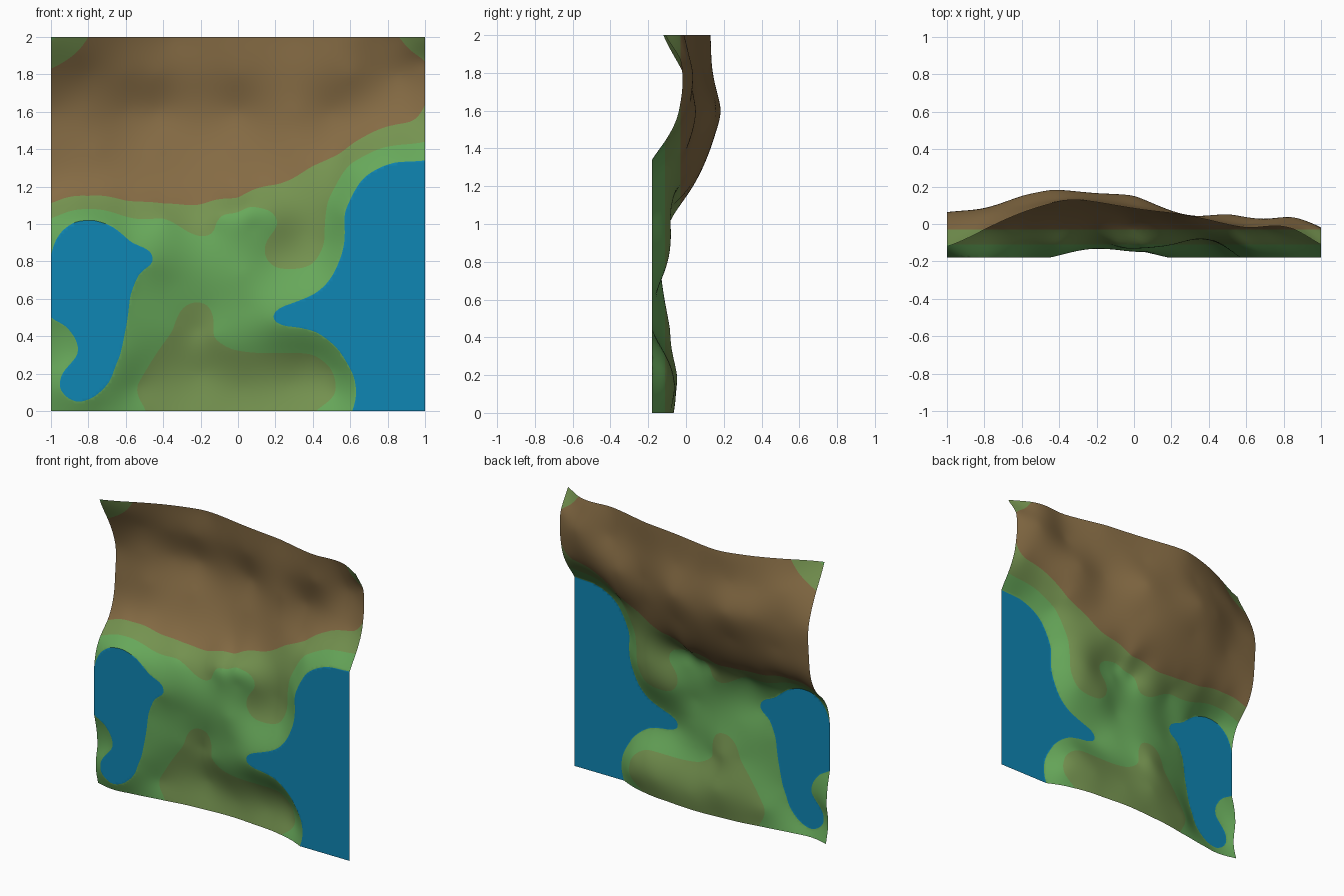
import bpy, bmesh, math

old = bpy.data.objects.get("Cube")
if old:
    bpy.data.objects.remove(old)

WATER, MEADOW, ROCK = -0.18, -0.11, -0.03   # relief levels where the colour changes

# Contour lines as (x, z) points
left_lake = [(-1, .83), (-.95, .95), (-.87, 1.01), (-.78, 1.02), (-.68, .99), (-.58, .91),
             (-.48, .86), (-.46, .79), (-.53, .73), (-.575, .62), (-.59, .5), (-.63, .3),
             (-.68, .17), (-.78, .07), (-.86, .05), (-.95, .12), (-.94, .2), (-.86, .3),
             (-.86, .36), (-.93, .46), (-1, .5)]
right_lake = [(1, 1.34), (.85, 1.33), (.72, 1.28), (.62, 1.17), (.57, 1.05), (.54, .8),
              (.48, .69), (.35, .6), (.2, .53), (.19, .49), (.25, .455), (.35, .44),
              (.48, .38), (.58, .26), (.63, .12), (.61, 0)]
low_hill = [(-.5, .02), (-.54, .13), (-.46, .27), (-.35, .43), (-.22, .58), (-.16, .56),
            (-.13, .4), (-.03, .33), (.2, .31), (.4, .3), (.5, .22), (.52, .1), (.44, .02)]
foothills = [(-1, 1.03), (-.8, 1.08), (-.6, 1.04), (-.4, 1.03), (-.27, .96), (-.2, .935),
             (-.13, .96), (-.08, 1.05), (.05, 1.09), (.17, 1.07), (.21, 1), (.15, .82),
             (.2, .77), (.3, .76), (.4, .79), (.46, .9), (.47, 1.05), (.52, 1.2),
             (.6, 1.32), (.75, 1.4), (1, 1.44)]
rock_line = [(-1, 1.11), (-.8, 1.15), (-.6, 1.125), (-.4, 1.11), (-.2, 1.105), (0, 1.14),
             (.2, 1.21), (.4, 1.31), (.55, 1.38), (.7, 1.48), (.93, 1.55), (1, 1.64),
             (-.8, 2), (-.86, 1.92), (-1, 1.83), (.86, 2), (.92, 1.93), (1, 1.87)]

# Relief profiles across the mountain: z -> (x, relief)
mountain = {
    1.4: [(-1, .055), (-.75, .07), (-.43, .12), (0, .095), (.3, .015)],
    1.6: [(-1, .06), (-.8, .085), (-.6, .15), (-.43, .183), (-.2, .165), (0, .15),
          (.15, .09), (.3, .045), (.5, .052), (.7, .02), (.85, .0)],
    1.8: [(-.8, .05), (-.6, .1), (-.43, .13), (-.2, .135), (0, .1), (.2, .062),
          (.4, .025), (.6, .0), (.85, .035), (1, -.02)],
    2.0: [(-1, -.12), (-.6, .06), (-.35, .128), (-.1, .1), (.1, .07), (.3, .045),
          (.5, -.002), (.62, -.02), (.76, -.01), (1, -.11)]}
# Single spot levels (x, z, relief) for the lowland and the lake beds
lowland = [(-.2, .2, -.048), (.02, .12, -.055), (.28, .14, -.06), (-.2, 0, -.075),
           (.2, 0, -.08), (-.21, .44, -.085), (-.2, .8, -.132), (.03, .74, -.148),
           (.05, .55, -.148), (-.35, .68, -.137), (.08, .98, -.123), (.35, .95, -.08),
           (-1, 0, -.135), (-.75, 0, -.15), (-1, .25, -.145), (-.78, .65, -.25),
           (.8, .6, -.33), (1, 0, -.3), (1, .9, -.3)]

samples = []
for line, level in ((left_lake, WATER), (right_lake, WATER), (low_hill, MEADOW),
                    (foothills, MEADOW), (rock_line, ROCK)):
    samples += [(x, z, level) for x, z in line]
samples += [(x, z, h) for z, row in mountain.items() for x, h in row]
samples += lowland


def kernel(x, z, px, pz):
    d = (x - px) ** 2 + (z - pz) ** 2
    return d * math.log(d) if d > 1e-12 else 0.0


def solve(rows):
    """Gaussian elimination on an augmented matrix."""
    n = len(rows)
    for i in range(n):
        p = max(range(i, n), key=lambda r: abs(rows[r][i]))
        rows[i], rows[p] = rows[p], rows[i]
        for r in range(i + 1, n):
            f = rows[r][i] / rows[i][i]
            if f:
                rows[r] = [a - f * b for a, b in zip(rows[r], rows[i])]
    out = [0.0] * n
    for i in reversed(range(n)):
        out[i] = (rows[i][n] - sum(rows[i][j] * out[j] for j in range(i + 1, n))) / rows[i][i]
    return out


# Smooth thin-plate surface through all the levels
SOFT = 0.0008
matrix = []
for i, (x, z, h) in enumerate(samples):
    row = [kernel(x, z, px, pz) for px, pz, _ in samples]
    row[i] += SOFT
    matrix.append(row + [1, x, z, h])
for k in range(3):
    matrix.append([(1, x, z)[k] for x, z, _ in samples] + [0, 0, 0, 0])
weights = solve(matrix)


def relief(x, z):
    a, b, c = weights[-3:]
    return a + b * x + c * z + sum(w * kernel(x, z, px, pz)
                                   for w, (px, pz, _) in zip(weights, samples))


def material(name, srgb):
    col = [((v / 255 + .055) / 1.055) ** 2.4 if v > 10 else v / 255 / 12.92 for v in srgb] + [1]
    m = bpy.data.materials.new(name)
    m.use_nodes = True
    m.diffuse_color = col
    bsdf = m.node_tree.nodes["Principled BSDF"]
    bsdf.inputs["Base Color"].default_value = col
    bsdf.inputs["Roughness"].default_value = 0.9
    return m


# Upright sheet displaced along y
N = 110
bm = bmesh.new()
grid = []
for j in range(N + 1):
    z = 2 * j / N
    grid.append([bm.verts.new((x, relief(x, z), z))
                 for x in (-1 + 2 * i / N for i in range(N + 1))])
for j in range(N):
    for i in range(N):
        bm.faces.new((grid[j][i], grid[j][i + 1], grid[j + 1][i + 1], grid[j + 1][i]))

# Cut the sheet along each colour level, colour by level, then flatten the lakes
for level in (WATER, MEADOW, ROCK):
    bmesh.ops.bisect_plane(bm, geom=bm.verts[:] + bm.edges[:] + bm.faces[:], dist=1e-5,
                           plane_co=(0, level, 0), plane_no=(0, 1, 0))
for f in bm.faces:
    y = f.calc_center_median().y
    f.material_index = sum(y > level for level in (WATER, MEADOW, ROCK))
for v in bm.verts:
    v.co.y = max(v.co.y, WATER)

mesh = bpy.data.meshes.new("terrain")
bm.to_mesh(mesh)
bm.free()
for name, colour in (("lake blue", (15, 134, 180)), ("meadow green", (103, 168, 90)),
                     ("olive hillside", (117, 147, 80)), ("mountain brown", (133, 107, 68))):
    mesh.materials.append(material(name, colour))
terrain = bpy.data.objects.new("terrain", mesh)
bpy.context.collection.objects.link(terrain)

bpy.context.view_layer.objects.active = terrain
terrain.select_set(True)
bpy.ops.object.shade_smooth_by_angle(angle=math.radians(40))
